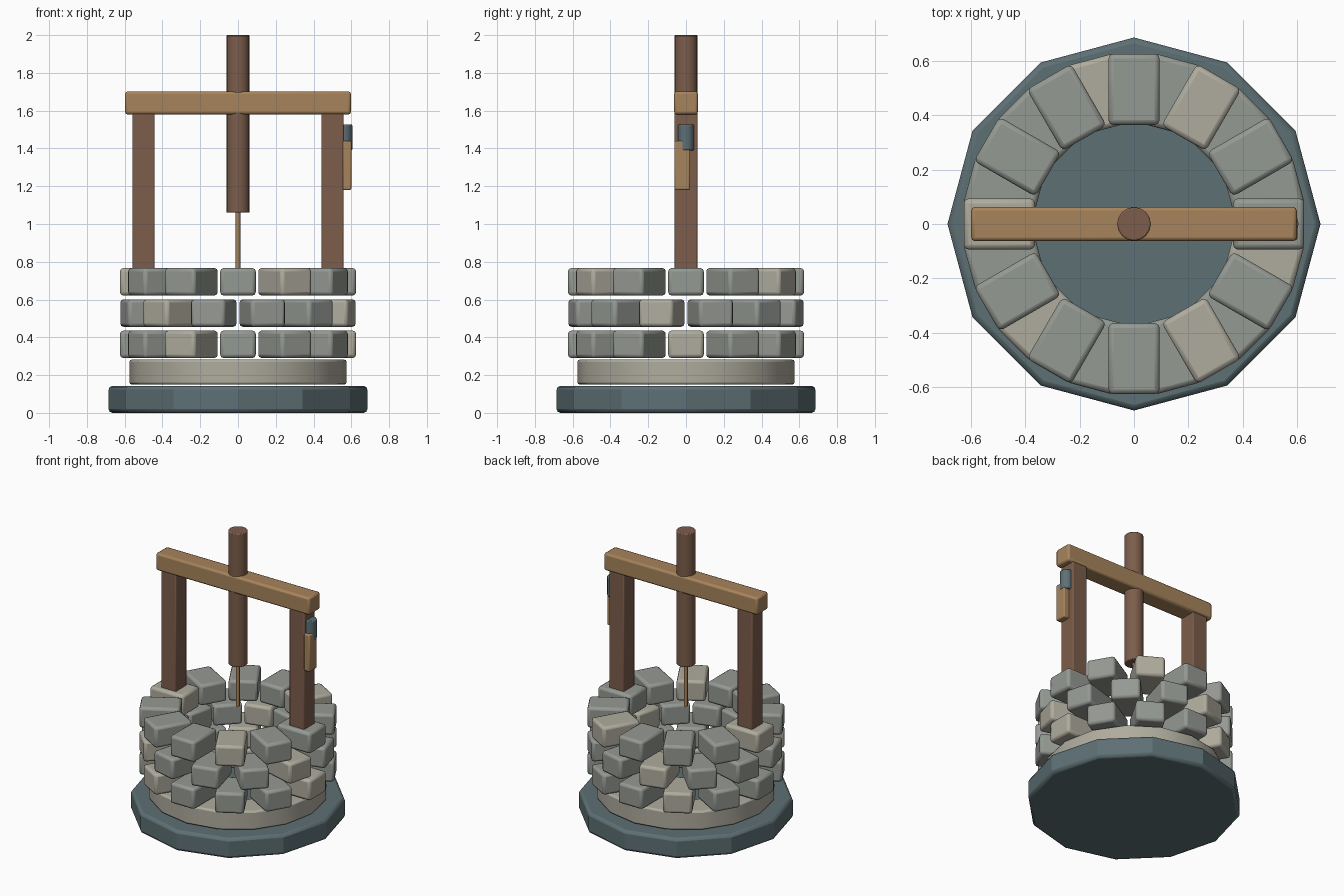
import bpy, bmesh
from math import radians, cos, sin, pi
from mathutils import Matrix

if "Cube" in bpy.data.objects:
    bpy.data.objects.remove(bpy.data.objects["Cube"])


def material(name, rgb):
    m = bpy.data.materials.new(name)
    m.diffuse_color = (*rgb, 1)
    m.use_nodes = True
    m.node_tree.nodes["Principled BSDF"].inputs["Base Color"].default_value = m.diffuse_color
    return m


SLATE = material("slate", (0.11, 0.16, 0.175))
GREY = material("grey_stone", (0.30, 0.32, 0.29))
CREAM = material("pale_stone", (0.43, 0.41, 0.34))
DARK = material("dark_wood", (0.20, 0.11, 0.07))
TAN = material("tan_wood", (0.39, 0.23, 0.105))


def finish(ob, mat, bevel, angle=35):
    ob.data.materials.append(mat)
    if bevel:
        b = ob.modifiers.new("bevel", 'BEVEL')
        b.width, b.segments = bevel, 2
        b.limit_method, b.angle_limit = 'ANGLE', radians(40)
    bpy.ops.object.select_all(action='DESELECT')
    ob.select_set(True)
    bpy.context.view_layer.objects.active = ob
    bpy.ops.object.shade_smooth_by_angle(angle=radians(angle))
    return ob


def add(name, bm):
    me = bpy.data.meshes.new(name)
    bm.to_mesh(me)
    bm.free()
    ob = bpy.data.objects.new(name, me)
    bpy.context.collection.objects.link(ob)
    return ob


def box(name, lo, hi, mat, bevel=0.01):
    bm = bmesh.new()
    size = [b - a for a, b in zip(lo, hi)]
    mid = [(a + b) / 2 for a, b in zip(lo, hi)]
    bmesh.ops.create_cube(bm, size=1, matrix=Matrix.Translation(mid) @ Matrix.Diagonal((*size, 1)))
    return finish(add(name, bm), mat, bevel)


def cylinder(name, r, z0, z1, mat, sides=16, bevel=0.006, x=0, angle=35):
    bm = bmesh.new()
    bottom = bm.faces.new([bm.verts.new((x + r * cos(2 * pi * i / sides), r * sin(2 * pi * i / sides), z0))
                           for i in range(sides)])
    ext = bmesh.ops.extrude_face_region(bm, geom=[bottom], use_keep_orig=True)
    bmesh.ops.translate(bm, vec=(0, 0, z1 - z0),
                        verts=[v for v in ext["geom"] if isinstance(v, bmesh.types.BMVert)])
    bmesh.ops.recalc_face_normals(bm, faces=bm.faces)
    return finish(add(name, bm), mat, bevel, angle)


def tube(name, r_in, r_out, z0, z1, mat, sides=16, bevel=0.012):
    bm = bmesh.new()
    rings = []
    for i in range(sides):
        c, s = cos(2 * pi * i / sides), sin(2 * pi * i / sides)
        rings.append([bm.verts.new((r * c, r * s, z)) for r, z in
                      ((r_in, z0), (r_out, z0), (r_out, z1), (r_in, z1))])
    for i in range(sides):
        a, b = rings[i], rings[(i + 1) % sides]
        for k in range(4):
            bm.faces.new((a[k], b[k], b[(k + 1) % 4], a[(k + 1) % 4]))
    bmesh.ops.recalc_face_normals(bm, faces=bm.faces)
    return finish(add(name, bm), mat, bevel)


# twelve-sided plinth and stone footing ring
cylinder("plinth", 0.685, 0, 0.143, SLATE, sides=12, bevel=0.02, angle=25)
tube("footing_ring", 0.375, 0.575, 0.15, 0.282, CREAM)

# three staggered courses of wall stones, every fourth one pale
for row in range(3):
    z = 0.29 + 0.1655 * row
    for i in range(12):
        stone = box(f"wall_stone_{row}_{i}", (0.364, -0.094, z), (0.625, 0.094, z + 0.146),
                    CREAM if (i + row) % 4 == 0 else GREY, 0.018)
        stone.rotation_euler.z = radians(30 * i + 15 * (row % 2))

# frame posts and cross beam
for side, name in ((-1, "left_post"), (1, "right_post")):
    box(name, (side * 0.5 - 0.058, -0.06, 0.755), (side * 0.5 + 0.058, 0.06, 1.585), DARK, 0.006)
box("cross_beam", (-0.598, -0.063, 1.58), (0.598, 0.063, 1.702), TAN, 0.014)

# upright spindle with hanging rope
cylinder("spindle", 0.062, 1.06, 2.0, DARK)
cylinder("rope", 0.012, 0.76, 1.08, TAN, sides=8, bevel=0, angle=50)

# crank hub and grip on the right post
cylinder("crank_hub", 0.043, 1.39, 1.527, SLATE, sides=12, x=0.562)
box("crank_grip", (0.553, -0.06, 1.18), (0.6, 0.022, 1.44), TAN, 0.008)
